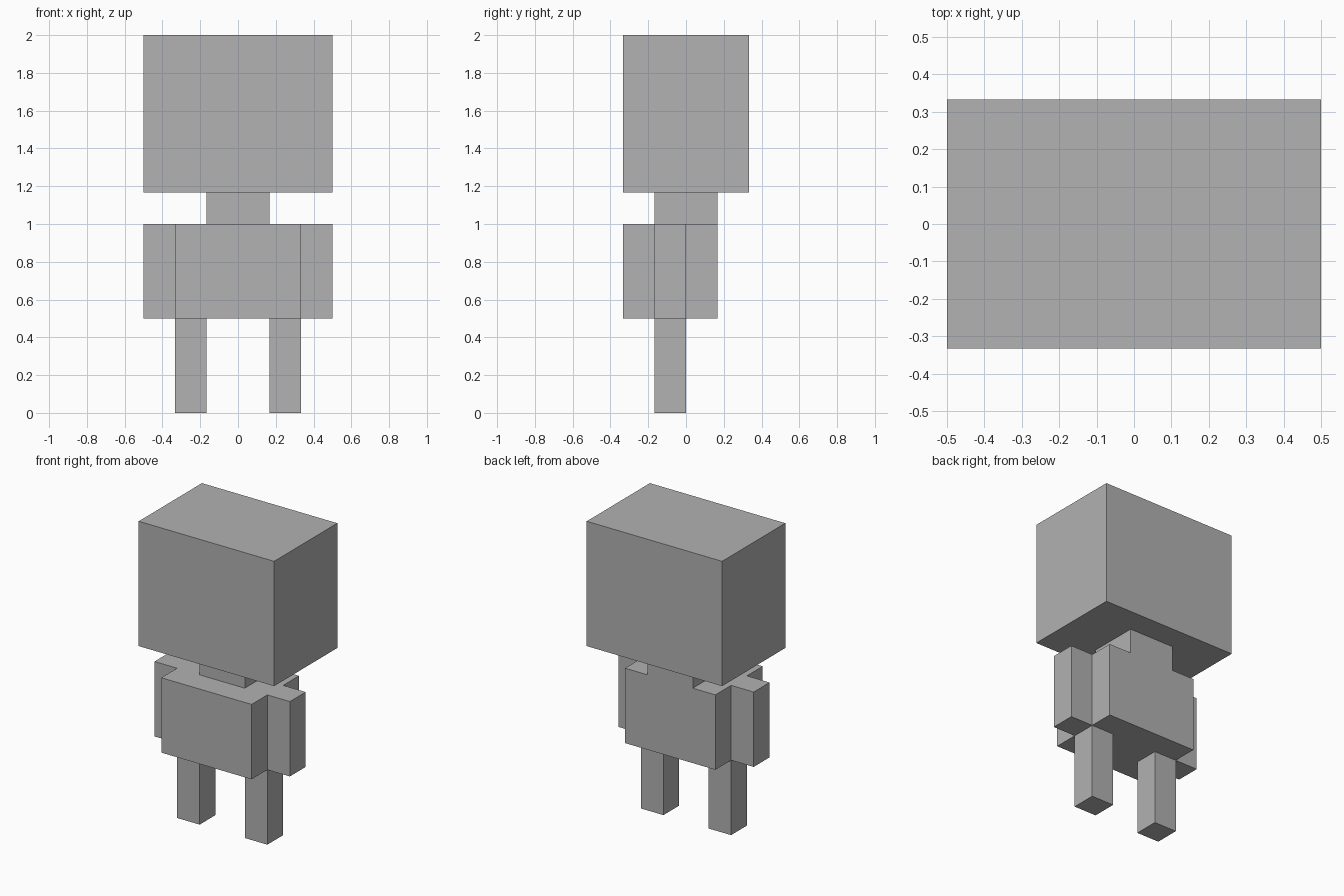
import bpy
import bmesh
from mathutils import Vector

cube = bpy.data.objects.get("Cube")
if cube:
    bpy.data.objects.remove(cube, do_unlink=True)

U = 1 / 6  # block unit shared by every part

grey = bpy.data.materials.new("plain grey")
grey.use_nodes = True
colour = (0.445, 0.445, 0.445, 1)
grey.diffuse_color = colour
grey.node_tree.nodes["Principled BSDF"].inputs["Base Color"].default_value = colour


def block(name, low, high):
    """Flat-sided box between two corners given in block units."""
    low, high = Vector(low) * U, Vector(high) * U
    bm = bmesh.new()
    bmesh.ops.create_cube(bm, size=1)
    bmesh.ops.scale(bm, vec=high - low, verts=bm.verts)
    bmesh.ops.translate(bm, vec=(low + high) / 2, verts=bm.verts)
    mesh = bpy.data.meshes.new(name)
    bm.to_mesh(mesh)
    bm.free()
    mesh.materials.append(grey)
    obj = bpy.data.objects.new(name, mesh)
    bpy.context.collection.objects.link(obj)
    return obj


# Head, neck and torso; the neck is flush with the back of the torso
block("head", (-3, -2, 7), (3, 2, 12))
block("neck", (-1, -1, 6), (1, 1, 7))
block("torso", (-2, -2, 3), (2, 1, 6))

# Paired limbs
for side, x_arm, x_leg in (("left", 2, 1), ("right", -3, -2)):
    block(side + "_arm", (x_arm, -1, 3), (x_arm + 1, 0, 6))
    block(side + "_leg", (x_leg, -1, 0), (x_leg + 1, 0, 3))
